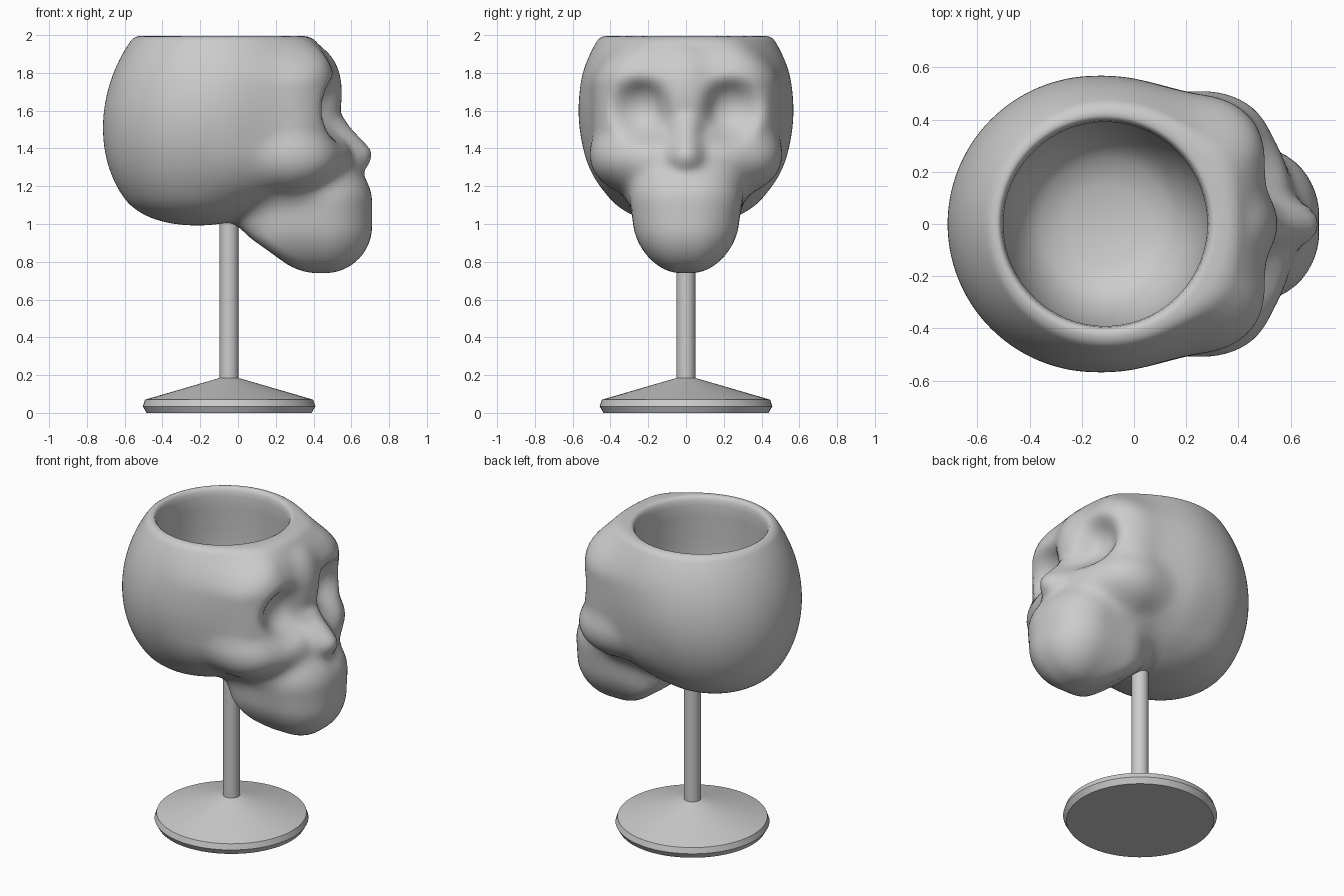
import bpy, bmesh, math

if "Cube" in bpy.data.objects:
    bpy.data.objects.remove(bpy.data.objects["Cube"], do_unlink=True)

grey = bpy.data.materials.new("plain_grey")
grey.use_nodes = True
colour = (0.6, 0.6, 0.6, 1)
grey.diffuse_color = colour
grey.node_tree.nodes["Principled BSDF"].inputs["Base Color"].default_value = colour


def add_object(name, bm, angle):
    bmesh.ops.recalc_face_normals(bm, faces=bm.faces)
    mesh = bpy.data.meshes.new(name)
    bm.to_mesh(mesh)
    bm.free()
    obj = bpy.data.objects.new(name, mesh)
    bpy.context.collection.objects.link(obj)
    mesh.materials.append(grey)
    bpy.ops.object.select_all(action='DESELECT')
    obj.select_set(True)
    bpy.context.view_layer.objects.active = obj
    bpy.ops.object.shade_smooth_by_angle(angle=math.radians(angle))


def skin(bm, rings, first, last):
    """Join rings of points into a closed surface with a pole at each end."""
    loops = [[bm.verts.new(p) for p in ring] for ring in rings]
    n = len(loops[0])
    for a, b in zip(loops, loops[1:]):
        for j in range(n):
            k = (j + 1) % n
            bm.faces.new((a[j], a[k], b[k], b[j]))
    for pole, loop in ((first, loops[0]), (last, loops[-1])):
        v = bm.verts.new(pole)
        for j in range(n):
            bm.faces.new((v, loop[j], loop[(j + 1) % n]))


def circle(cx, r, z, n):
    return [(cx + r * math.cos(math.tau * j / n), r * math.sin(math.tau * j / n), z)
            for j in range(n)]


# Distance helpers used to sculpt the skull
def ellipsoid(p, c, r):
    d = [(p[i] - c[i]) / r[i] for i in range(3)]
    k0 = math.hypot(*d)
    k1 = math.hypot(*(d[i] / r[i] for i in range(3)))
    return k0 * (k0 - 1) / max(k1, 1e-6)


def rounded_box(p, c, half, r):
    q = [abs(p[i] - c[i]) - half[i] + r for i in range(3)]
    return math.hypot(*(max(v, 0) for v in q)) + min(max(q), 0) - r


def tapered_rod(p, a, b, ra, rb):
    ab = [b[i] - a[i] for i in range(3)]
    t = sum((p[i] - a[i]) * ab[i] for i in range(3)) / sum(v * v for v in ab)
    t = min(max(t, 0), 1)
    return math.dist(p, [a[i] + t * ab[i] for i in range(3)]) - ra - t * (rb - ra)


def join(a, b, k):
    h = max(k - abs(a - b), 0) / k
    return min(a, b) - h * h * k / 4


def carve(a, b, k):
    return -join(-a, -b, k)


def skull_distance(x, y, z):
    y = abs(y)
    p = (x, y, z)
    # Braincase leaning slightly forward, with a flattened underside
    lean = 0.12 * (z - 1.55)
    d = ellipsoid((x - lean, y, z), (-0.15, 0, 1.6), (0.565, 0.568, 0.66))
    d = carve(d, 0.945 - z, 0.2)
    # Forehead and face block, sloping down at the temples
    face = rounded_box(p, (0.13, 0, 1.57), (0.38, 0.49, 0.42), 0.25)
    face = carve(face, 0.595 * (y - 0.3) + 0.8 * (z - 2.0), 0.12)
    d = join(d, face, 0.12)
    # Jaw, wider at the top, with a sloping rear underside
    widening = max(0.7, 1 + 0.5 * (z - 1.0))
    jaw = rounded_box((x, y / widening, z), (0.36, 0, 1.05), (0.35, 0.28, 0.31), 0.25)
    jaw = carve(jaw, -0.583 * (x - 0.15) - 0.813 * (z - 0.865), 0.06)
    d = join(d, jaw, 0.1)
    # Broad upper jaw running out into the cheekbones
    d = join(d, ellipsoid(p, (0.37, 0, 1.35), (0.24, 0.43, 0.16)), 0.08)
    d = join(d, ellipsoid(p, (0.27, 0.35, 1.35), (0.2, 0.14, 0.13)), 0.08)
    # Eye sockets, nose bridge and nose tip
    d = carve(d, -ellipsoid(p, (0.59, 0.245, 1.61), (0.19, 0.19, 0.165)), 0.06)
    d = join(d, ellipsoid(p, (0.43, 0, 1.69), (0.11, 0.11, 0.2)), 0.08)
    d = join(d, tapered_rod(p, (0.53, 0, 1.5), (0.635, 0, 1.365), 0.05, 0.07), 0.08)
    # Level rim
    return carve(d, z - RIM_Z, 0.03)


# Skull cup: outer skin from the underside up to the rim, then the inner bowl
CX, CZ = -0.11, 1.62
COLS, ROWS = 160, 110
RIM, RIM_Z = 0.415, 1.995


def surface_radius(dx, dy, dz):
    lo, hi = 0.0, 1.4
    for _ in range(18):
        mid = (lo + hi) / 2
        if skull_distance(CX + dx * mid, dy * mid, CZ + dz * mid) < 0:
            lo = mid
        else:
            hi = mid
    return lo


rim_angle = math.atan2(RIM, RIM_Z - CZ)
rings = []
for i in range(1, ROWS + 1):
    theta = math.pi + (rim_angle - math.pi) * i / ROWS
    half = []
    for j in range(COLS // 2 + 1):
        phi = math.tau * j / COLS
        d = (math.sin(theta) * math.cos(phi), math.sin(theta) * math.sin(phi), math.cos(theta))
        r = surface_radius(*d)
        half.append((CX + d[0] * r, d[1] * r, CZ + d[2] * r))
    rings.append(half + [(x, -y, z) for x, y, z in half[-2:0:-1]])

bowl = [(0.404, 1.988), (0.396, 1.972), (0.391, 1.94), (0.394, 1.86), (0.404, 1.72), (0.406, 1.56),
        (0.392, 1.4), (0.358, 1.26), (0.31, 1.16), (0.25, 1.095), (0.15, 1.06), (0.05, 1.05)]
rings += [circle(CX, r, z, COLS) for r, z in bowl]

bm = bmesh.new()
bottom = (CX, 0, CZ - surface_radius(0, 0, -1))
skin(bm, rings, bottom, (CX, 0, 1.048))
add_object("skull_cup", bm, 75)


# Turned stem and foot
def turned(name, profile):
    shape = bmesh.new()
    skin(shape, [circle(-0.047, r, z, 64) for r, z in profile],
         (-0.047, 0, profile[0][1]), (-0.047, 0, profile[-1][1]))
    add_object(name, shape, 15)


turned("stem", [(0.05, 0.17), (0.05, 1.02)])
turned("foot", [(0.437, 0), (0.457, 0.035), (0.445, 0.07), (0.05, 0.185)])
